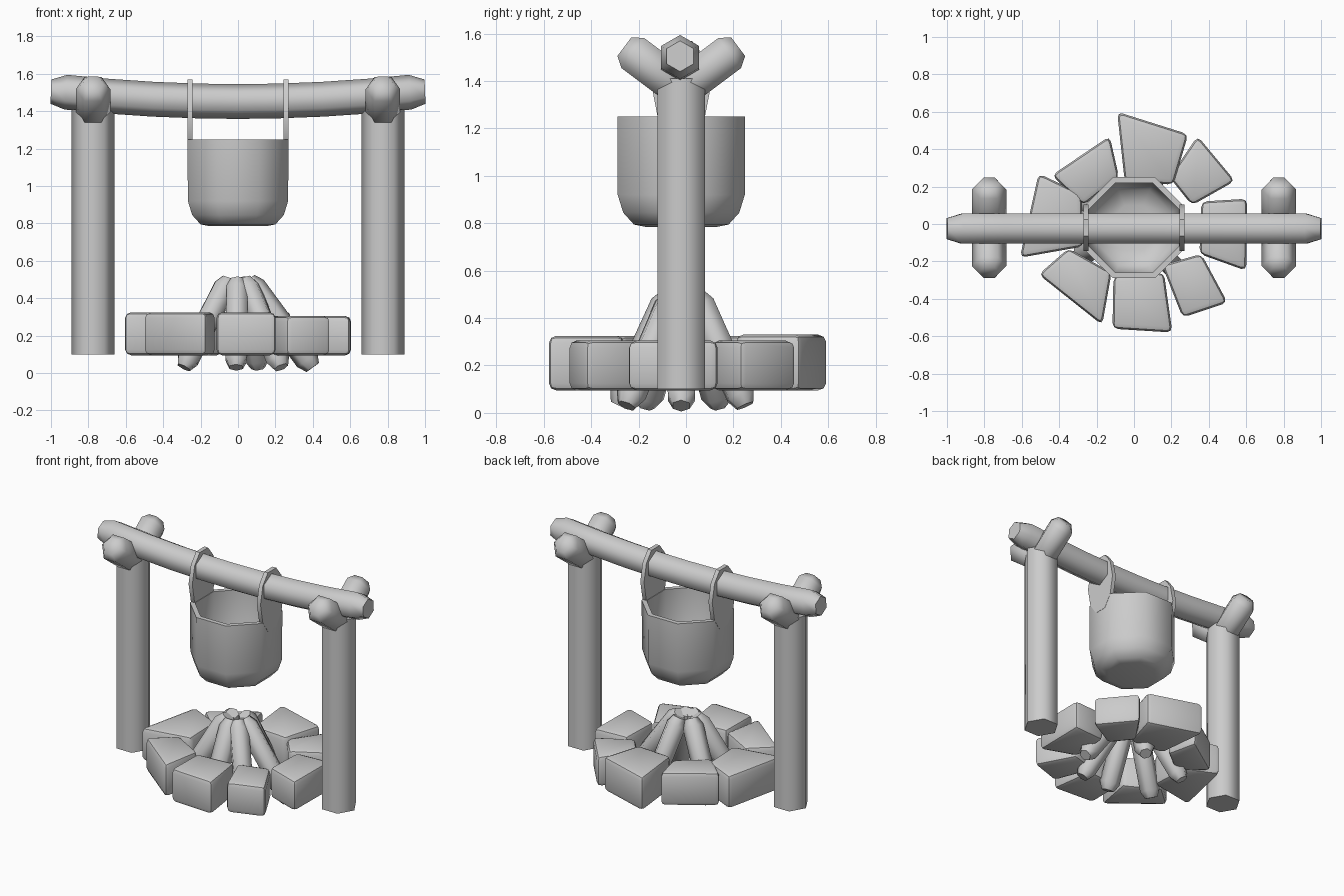
import bpy, bmesh, math
from mathutils import Vector

if "Cube" in bpy.data.objects:
    bpy.data.objects.remove(bpy.data.objects["Cube"])

CY = -0.02  # depth of the posts, bar and pot


def finish(name, bm, angle):
    bmesh.ops.recalc_face_normals(bm, faces=bm.faces)
    me = bpy.data.meshes.new(name)
    bm.to_mesh(me)
    bm.free()
    ob = bpy.data.objects.new(name, me)
    bpy.context.collection.objects.link(ob)
    bpy.ops.object.select_all(action='DESELECT')
    ob.select_set(True)
    bpy.context.view_layer.objects.active = ob
    bpy.ops.object.shade_smooth_by_angle(angle=math.radians(angle))
    return ob


def skin(bm, rings):
    """Join equal-sized rings of points into a closed skin."""
    loops = [[bm.verts.new(p) for p in ring] for ring in rings]
    n = len(loops[0])
    for a, b in zip(loops, loops[1:]):
        for i in range(n):
            bm.faces.new((a[i], a[(i + 1) % n], b[(i + 1) % n], b[i]))
    bm.faces.new(loops[0])
    bm.faces.new(loops[-1])


def tube(name, pts, radii, ref, n=6, angle=65):
    """n-sided tube along points; one corner points along ref."""
    pts = [Vector(p) for p in pts]
    rings = []
    for i, p in enumerate(pts):
        d = (pts[min(i + 1, len(pts) - 1)] - pts[max(i - 1, 0)]).normalized()
        u = Vector(ref)
        u = (u - d * u.dot(d)).normalized()
        v = d.cross(u)
        rings.append([p + radii[i] * (math.cos(t) * u + math.sin(t) * v)
                      for t in (2 * math.pi * k / n for k in range(n))])
    bm = bmesh.new()
    skin(bm, rings)
    return finish(name, bm, angle)


def log(name, a, b, r, ref, inset=0.045):
    """Straight rod with chamfered ends."""
    a, b = Vector(a), Vector(b)
    d = (b - a).normalized() * inset
    tube(name, [a, a + d, b - d, b], [r * .62, r, r, r * .62], ref)


# posts with forked tops
for side, s in (("left", -1), ("right", 1)):
    x = s * 0.775
    tube(side + "_post", [(x, CY, 0.1), (x, CY, 1.41)], [0.115] * 2, (1, 0, 0))
    for end, t in (("front", -1), ("back", 1)):
        log(f"{side}_{end}_fork", (x, CY + t * 0.0, 1.365),
            (x, CY + t * 0.24, 1.545), 0.092, (1, 0, 0))

# sagging crossbar
xs = [-1, -.92, -.7, -.45, -.2, 0, .2, .45, .7, .92, 1]
tube("crossbar", [(x, CY - .005, 1.452 + 0.053 * min(1, (x / .95) ** 2)) for x in xs],
     [.065] + [.093] * 9 + [.065], (0, 0, 1))

# eight-sided cooking pot, outside then inside profile (flat-to-centre, z)
profile = [(.15, .785), (.20, .795), (.245, .845), (.268, .92), (.27, 1.25),
           (.24, 1.25), (.238, .93), (.20, .85), (.12, .82)]
bm = bmesh.new()
k = 1 / math.cos(math.pi / 8)
skin(bm, [[(r * k * math.cos(a), CY + r * k * math.sin(a), z)
           for a in (math.pi / 8 + i * math.pi / 4 for i in range(8))]
          for r, z in profile])
finish("pot", bm, 46)

# flat hangers joining the pot to the bar
half = [(.045, 1.57), (.10, 1.50), (.125, 1.38), (.10, 1.25), (.045, 1.17)]
outline = half + [(-y, z) for y, z in reversed(half)]
for side, s in (("left", -1), ("right", 1)):
    bm = bmesh.new()
    skin(bm, [[(s * x, CY + y, z) for y, z in outline] for x in (.243, .271)])
    finish(side + "_hanger", bm, 30)

# ring of fire stones: top height and four plan corners each
stones = [
    (.33, [(-.09, .60), (.29, .48), (.21, .21), (-.05, .23)]),
    (.305, [(.34, .47), (.54, .23), (.31, .10), (.19, .25)]),
    (.305, [(.36, .12), (.605, .135), (.60, -.25), (.35, -.16)]),
    (.305, [(.36, -.16), (.50, -.42), (.26, -.50), (.15, -.22)]),
    (.325, [(-.11, -.28), (.16, -.26), (.205, -.58), (-.115, -.56)]),
    (.325, [(-.35, -.13), (-.12, -.26), (-.17, -.54), (-.51, -.27)]),
    (.325, [(-.51, .27), (-.28, .16), (-.27, -.12), (-.61, -.18)]),
    (.325, [(-.13, .47), (-.08, .25), (-.27, .10), (-.44, .26)]),
]
for i, (top, plan) in enumerate(stones):
    bm = bmesh.new()
    skin(bm, [[(x, y, z) for x, y in plan] for z in (.095, top)])
    bmesh.ops.bevel(bm, geom=bm.edges[:], offset=.03, segments=2, profile=.5,
                    affect='EDGES', clamp_overlap=True)
    finish(f"stone_{i + 1}", bm, 40)

# firewood leaning together
bases = [(-.29, -.17), (-.01, -.28), (.23, -.25), (.40, -.02), (.11, .25), (-.29, .14)]
for i, (x, y) in enumerate(bases):
    d = Vector((x, y)).normalized()
    log(f"firewood_{i + 1}", (x, y, .03), (d.x * .055, d.y * .055 - .01, .50),
        .066, (0, 0, 1), .05)
